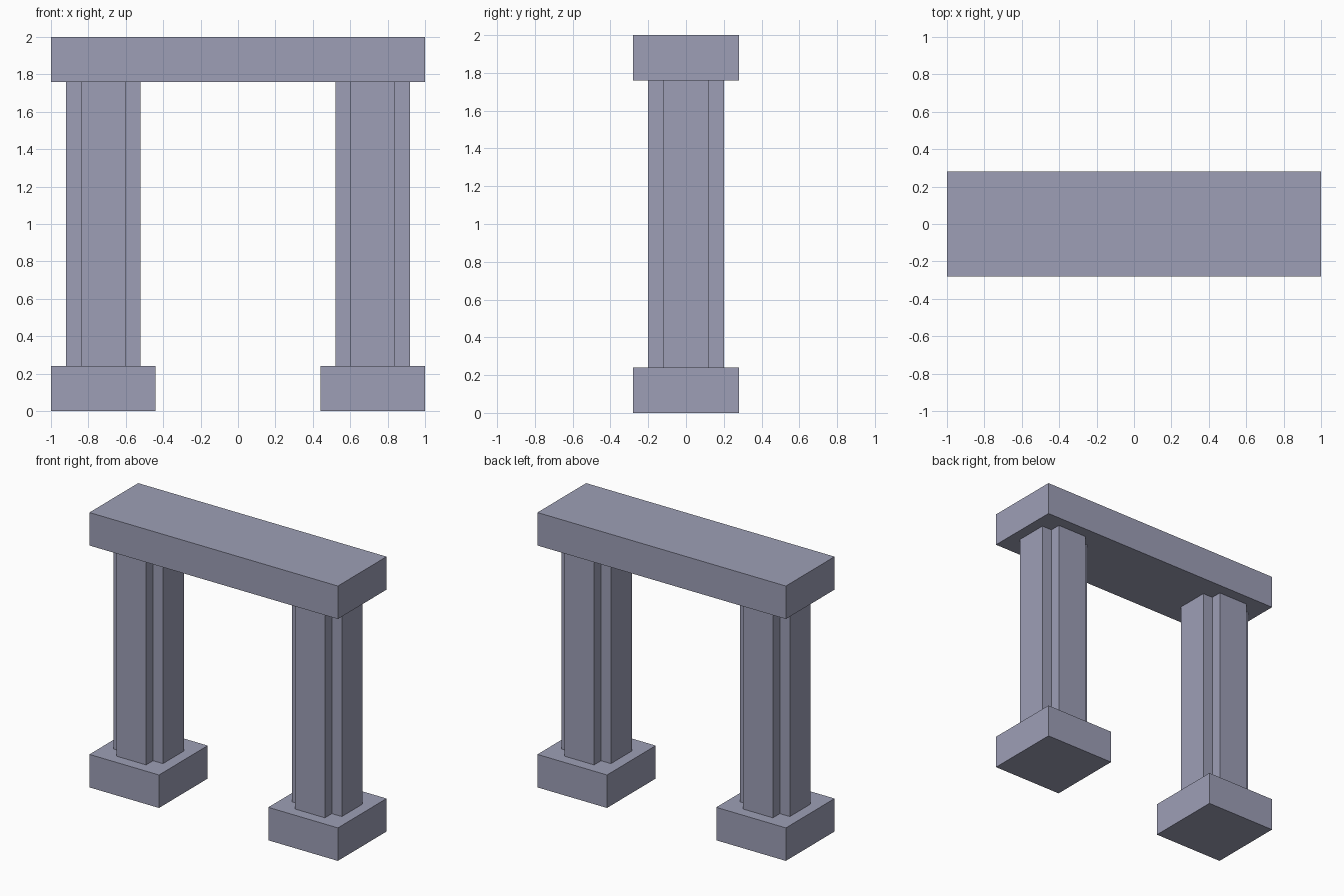
import bpy
import bmesh

cube = bpy.data.objects.get("Cube")
if cube:
    bpy.data.objects.remove(cube, do_unlink=True)

# Single stone colour
stone = bpy.data.materials.new("blue_grey_stone")
stone.use_nodes = True
colour = (0.337, 0.347, 0.468, 1.0)
stone.diffuse_color = colour
stone.node_tree.nodes["Principled BSDF"].inputs["Base Color"].default_value = colour


def prism(name, outline, x, z0, z1):
    """Extrude a closed xy outline from z0 to z1, placed at x."""
    bm = bmesh.new()
    base = bm.faces.new([bm.verts.new((px, py, 0)) for px, py in outline])
    top = bmesh.ops.extrude_face_region(bm, geom=[base])["geom"]
    verts = [v for v in top if isinstance(v, bmesh.types.BMVert)]
    bmesh.ops.translate(bm, verts=verts, vec=(0, 0, z1 - z0))
    bmesh.ops.recalc_face_normals(bm, faces=bm.faces)
    mesh = bpy.data.meshes.new(name)
    bm.to_mesh(mesh)
    bm.free()
    mesh.materials.append(stone)
    obj = bpy.data.objects.new(name, mesh)
    obj.location = (x, 0, z0)
    bpy.context.collection.objects.link(obj)
    return obj


def rectangle(hx, hy):
    return [(-hx, -hy), (hx, -hy), (hx, hy), (-hx, hy)]


def cross(outer, inner):
    """Square with a notch cut from each corner."""
    o, i = outer, inner
    return [(-i, -o), (i, -o), (i, -i), (o, -i), (o, i), (i, i),
            (i, o), (-i, o), (-i, i), (-o, i), (-o, -i), (-i, -i)]


# Plinths and notched columns
BASE_TOP, BEAM_BOTTOM, HEIGHT = 0.24, 1.76, 2.0
for side, x in (("left", 0.72), ("right", -0.72)):
    prism(side + "_plinth", rectangle(0.28, 0.28), x, 0, BASE_TOP)
    prism(side + "_column", cross(0.20, 0.12), x, BASE_TOP, BEAM_BOTTOM)

# Beam across the top
prism("lintel", rectangle(1.0, 0.28), 0, BEAM_BOTTOM, HEIGHT)
